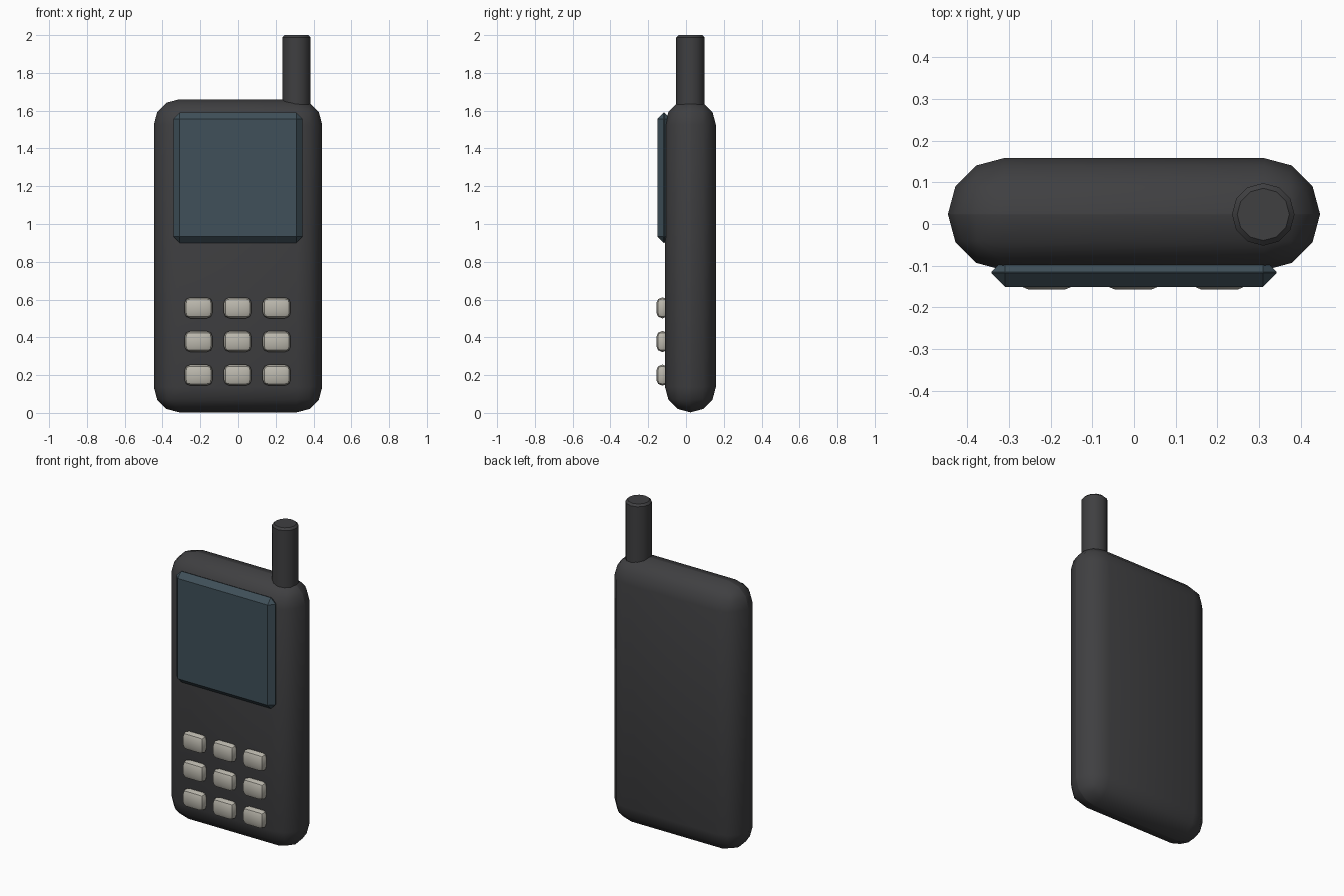
import bpy, math

if "Cube" in bpy.data.objects:
    bpy.data.objects.remove(bpy.data.objects["Cube"])


def material(name, rgb):
    m = bpy.data.materials.new(name)
    m.diffuse_color = (*rgb, 1)
    m.use_nodes = True
    m.node_tree.nodes["Principled BSDF"].inputs["Base Color"].default_value = m.diffuse_color
    return m


def finish(ob, name, mat, bevel, segments, angle, limit=30):
    ob.name = name
    ob.data.materials.append(mat)
    mod = ob.modifiers.new("Bevel", "BEVEL")
    mod.width = bevel
    mod.segments = segments
    mod.limit_method = 'ANGLE'
    mod.angle_limit = math.radians(limit)
    bpy.ops.object.modifier_apply(modifier=mod.name)
    bpy.ops.object.shade_smooth_by_angle(angle=math.radians(angle))
    return ob


def rounded_box(name, lo, hi, mat, bevel, segments, angle):
    centre = [(a + b) / 2 for a, b in zip(lo, hi)]
    bpy.ops.mesh.primitive_cube_add(size=1, location=centre)
    ob = bpy.context.object
    ob.scale = [b - a for a, b in zip(lo, hi)]
    bpy.ops.object.transform_apply(location=False, rotation=False, scale=True)
    return finish(ob, name, mat, bevel, segments, angle)


dark = material("dark_plastic", (0.05, 0.05, 0.053))
glass = material("screen_glass", (0.05, 0.08, 0.1))
light = material("key_plastic", (0.5, 0.48, 0.42))

# Body with fully rounded edges
rounded_box("body", (-0.446, -0.111, 0.003), (0.446, 0.158, 1.66), dark, 0.134, 3, 40)

# Antenna
bpy.ops.mesh.primitive_cylinder_add(vertices=12, radius=0.075, depth=0.5,
                                    location=(0.31, 0.023, 1.75))
finish(bpy.context.object, "antenna", dark, 0.012, 1, 40, limit=50)

# Screen with chamfered rim
rounded_box("screen", (-0.342, -0.151, 0.9), (0.342, -0.082, 1.59), glass, 0.033, 1, 30)

# Keypad
for row in range(3):
    for col in range(3):
        x, z = -0.209 + 0.207 * col, 0.2 + 0.178 * row
        rounded_box(f"key_{row}_{col}", (x - 0.074, -0.157, z - 0.055),
                    (x + 0.074, -0.092, z + 0.055), light, 0.03, 2, 30)
